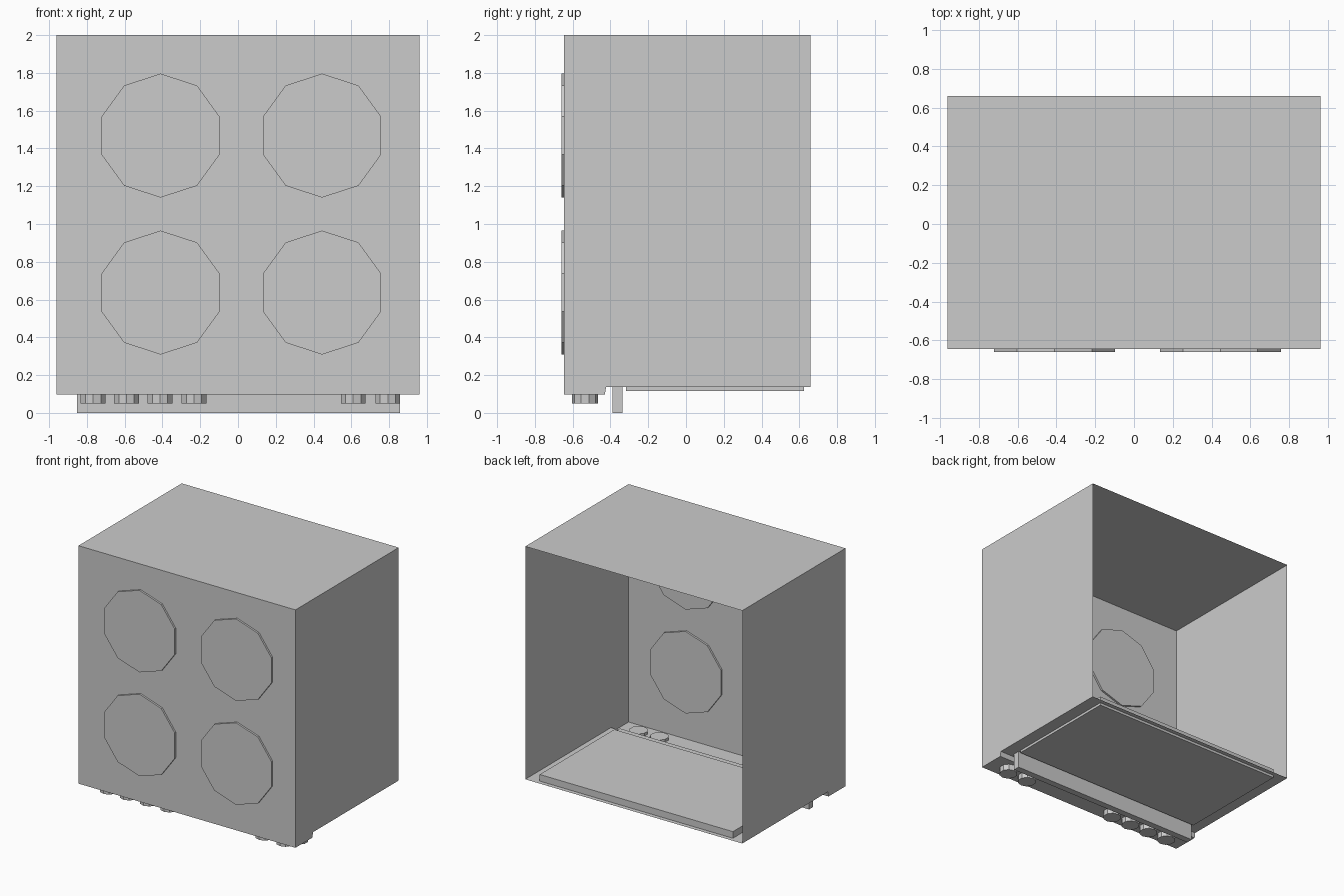
import bpy, bmesh
from math import pi
from mathutils import Matrix

if "Cube" in bpy.data.objects:
    bpy.data.objects.remove(bpy.data.objects["Cube"])


def finish(name, bm):
    bmesh.ops.recalc_face_normals(bm, faces=bm.faces)
    me = bpy.data.meshes.new(name)
    bm.to_mesh(me)
    bm.free()
    ob = bpy.data.objects.new(name, me)
    bpy.context.collection.objects.link(ob)
    return ob


def box(name, x0, x1, y0, y1, z0, z1):
    bm = bmesh.new()
    bmesh.ops.create_cube(bm, size=1)
    for v in bm.verts:
        v.co.x = x1 if v.co.x > 0 else x0
        v.co.y = y1 if v.co.y > 0 else y0
        v.co.z = z1 if v.co.z > 0 else z0
    return finish(name, bm)


def disc(name, loc, radius, depth, rot):
    # ten-sided disc with a corner at its far end
    bm = bmesh.new()
    bmesh.ops.create_cone(bm, cap_ends=True, segments=10, radius1=radius,
                          radius2=radius, depth=depth,
                          matrix=Matrix.Translation(loc) @ rot)
    return finish(name, bm)


# Thin casing, stepped underneath and open at the back
profile = [(-0.645, 2), (0.66, 2), (0.66, 0.137), (-0.423, 0.137),
           (-0.43, 0.097), (-0.645, 0.097)]
bm = bmesh.new()
left = [bm.verts.new((-0.96, y, z)) for y, z in profile]
right = [bm.verts.new((0.96, y, z)) for y, z in profile]
bm.faces.new(left)
bm.faces.new(right[::-1])
for i in range(len(profile)):
    j = (i + 1) % len(profile)
    if i != 1:  # the back stays open
        bm.faces.new((left[i], right[i], right[j], left[j]))
finish("casing", bm)

# Four hotplates set through the front wall
upright = Matrix.Rotation(pi / 2, 4, 'X')
for x in (-0.41, 0.445):
    for z in (0.637, 1.468):
        disc("hotplate", (x, -0.645, z), 0.328, 0.03, upright)

# Control knobs under the panel: four on one side, two on the other
for x in (-0.767, -0.59, -0.413, -0.233, 0.61, 0.793):
    disc("knob", (x, -0.534, 0.085), 0.069, 0.07, Matrix())

# Oven door handle and door panel
box("door_handle", -0.853, 0.857, -0.39, -0.337, 0.003, 0.17)
box("door_panel", -0.853, 0.857, -0.318, 0.625, 0.117, 0.19)
bpy.context.view_layer.update()
zmin = min(v.co.z for v in bpy.data.objects["door_handle"].data.vertices)
for v in bpy.data.objects["door_handle"].data.vertices:
    if v.co.z == zmin:
        v.co.z = 0
